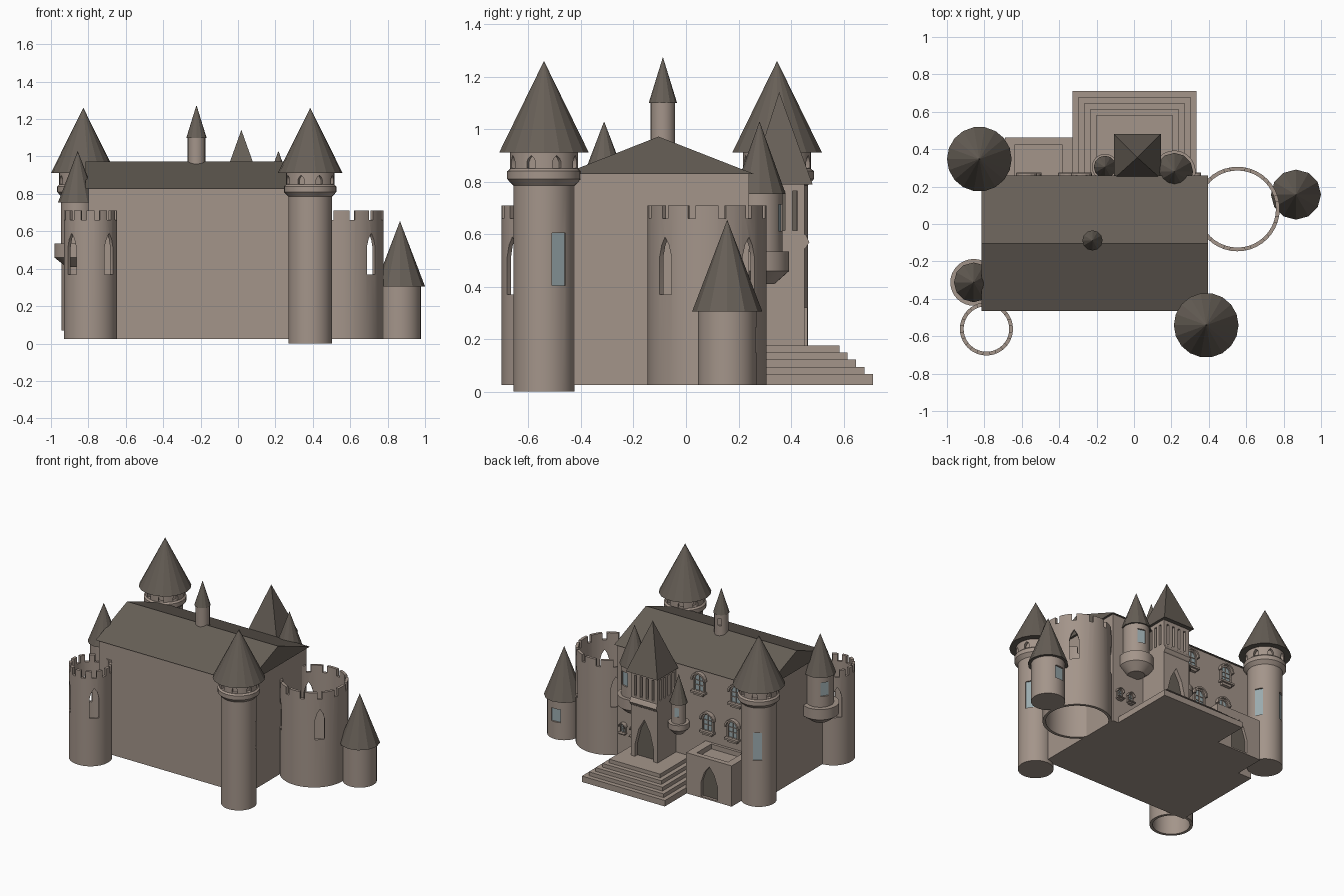
import bpy, bmesh
from math import sin, cos, pi, radians

if "Cube" in bpy.data.objects:
    bpy.data.objects.remove(bpy.data.objects["Cube"])


def material(name, rgb):
    m = bpy.data.materials.new(name)
    m.use_nodes = True
    m.diffuse_color = (*rgb, 1)
    m.node_tree.nodes["Principled BSDF"].inputs["Base Color"].default_value = (*rgb, 1)
    return m


STONE = material("warm grey stone", (0.37, 0.30, 0.255))
ROOF = material("dark slate", (0.135, 0.115, 0.095))
GLASS = material("pale glass", (0.33, 0.41, 0.43))


def finish(name, bm, mat, smooth=False):
    bmesh.ops.remove_doubles(bm, verts=bm.verts, dist=1e-5)
    bmesh.ops.recalc_face_normals(bm, faces=bm.faces)
    me = bpy.data.meshes.new(name)
    bm.to_mesh(me)
    bm.free()
    me.materials.append(mat)
    if smooth:
        me.shade_smooth()
        me.set_sharp_from_angle(angle=radians(30))
    ob = bpy.data.objects.new(name, me)
    bpy.context.collection.objects.link(ob)
    return ob


def lathe(name, at, profile, mat=STONE, segs=32, smooth=True, closed=False):
    """Spin an (r, z) profile around a vertical axis."""
    bm = bmesh.new()
    vs = [bm.verts.new((r, 0, z)) for r, z in profile]
    es = [bm.edges.new(p) for p in zip(vs, vs[1:])]
    if closed:
        es.append(bm.edges.new((vs[-1], vs[0])))
    bmesh.ops.spin(bm, geom=vs + es, cent=(0, 0, 0), axis=(0, 0, 1),
                   angle=2 * pi, steps=segs, use_merge=True)
    bmesh.ops.translate(bm, verts=bm.verts, vec=(*at, 0))
    return finish(name, bm, mat, smooth)


def add_panel(bm, at, az, r0, r1, outline):
    """Extrude a (side, z) outline from distance r0 to r1 along azimuth az."""
    c, s = cos(radians(az)), sin(radians(az))
    rings = [[bm.verts.new((at[0] + c * r - s * u, at[1] + s * r + c * u, z))
              for u, z in outline] for r in (r0, r1)]
    n = len(outline)
    bm.faces.new(rings[0])
    bm.faces.new(rings[1][::-1])
    for i in range(n):
        j = (i + 1) % n
        bm.faces.new((rings[0][i], rings[0][j], rings[1][j], rings[1][i]))


def panel(name, at, az, r0, r1, outline, mat=STONE):
    bm = bmesh.new()
    add_panel(bm, at, az, r0, r1, outline)
    return finish(name, bm, mat)


def cut(ob, panels, smooth=False):
    """Subtract a set of panels and bake the result."""
    bm = bmesh.new()
    for p in panels:
        add_panel(bm, *p)
    cutter = finish("cutter", bm, STONE)
    cutter.hide_render = True
    mod = ob.modifiers.new("openings", 'BOOLEAN')
    mod.operation, mod.solver, mod.object = 'DIFFERENCE', 'EXACT', cutter
    dg = bpy.context.evaluated_depsgraph_get()
    me = bpy.data.meshes.new_from_object(ob.evaluated_get(dg))
    ob.modifiers.clear()
    ob.data = me
    bpy.data.objects.remove(cutter)
    if smooth:
        me.shade_smooth()
        me.set_sharp_from_angle(angle=radians(30))


def rect(w, z0, z1):
    return [(-w, z0), (w, z0), (w, z1), (-w, z1)]


def lancet(w, z0, z1, spring=0.65):
    zs = z0 + (z1 - z0) * spring
    zm = zs + (z1 - zs) * 0.6
    return [(-w, z0), (w, z0), (w, zs), (w * 0.6, zm), (0, z1), (-w * 0.6, zm), (-w, zs)]


def arch(w, z0, z1):
    return [(-w, z0), (w, z0)] + [(w * cos(i * pi / 8), z1 - w + w * sin(i * pi / 8))
                                  for i in range(9)]


def box(name, x0, x1, y0, y1, z0, z1, mat=STONE):
    return panel(name, ((x0 + x1) / 2, 0), 90, y0, y1, rect((x1 - x0) / 2, z0, z1), mat)


def cone(name, at, r, z0, z1, segs):
    return lathe(name, at, [(0, z0), (r, z0), (0, z1)], ROOF, segs, False)


# Great hall and its gabled roof
BACK = 0.24
box("hall_walls", -0.80, 0.38, -0.45, BACK, 0.025, 0.835)
panel("hall_roof", (0, 0), 0, -0.815, 0.395,
      [(-0.465, 0.83), (0.258, 0.83), (-0.105, 0.972)], ROOF)


# Two tall round towers with machicolated heads
def great_tower(name, at, base, window_azimuths):
    r = 0.117
    body = lathe(name, at, [(0, base), (r, base), (r, 0.785), (0.14, 0.81), (0.14, 0.84),
                            (0.129, 0.85), (0.129, 0.915), (0, 0.915)])
    holes = [(at, a, 0.1, 0.2, rect(0.029, 0.405, 0.605)) for a in window_azimuths]
    holes += [(at, 22.5 + 45 * i, 0.105, 0.2, lancet(0.018, 0.852, 0.9, 0.5)) for i in range(8)]
    cut(body, holes, True)
    for a in window_azimuths:
        panel(name + "_glass", at, a, 0.099, 0.106, rect(0.029, 0.405, 0.605), GLASS)
    cone(name + "_roof", at, 0.173, 0.912, 1.26, 18)


great_tower("front_tower", (0.386, -0.541), 0, (30, 150))
great_tower("back_tower", (-0.827, 0.347), 0.07, (30, 120))


# Open battlemented towers
def open_tower(name, at, r):
    t = 0.02
    wall = lathe(name, at, [(r - t, 0.025), (r, 0.025), (r, 0.71), (r - t, 0.71)],
                 segs=40, closed=True)
    holes = [(at, 45 + 90 * i, r - 0.05, r + 0.05, lancet(0.032, 0.37, 0.59)) for i in range(4)]
    holes += [(at, 15 + 30 * i, r - 0.04, r + 0.04, rect(0.015, 0.66, 0.8)) for i in range(12)]
    cut(wall, holes, True)


open_tower("front_open_tower", (-0.789, -0.561), 0.142)
open_tower("side_open_tower", (0.553, 0.08), 0.226)

# Low round side tower
SIDE = (0.866, 0.157)
low = lathe("low_tower", SIDE, [(0, 0.025), (0.112, 0.025), (0.112, 0.31), (0, 0.31)])
cut(low, [(SIDE, 95, 0.092, 0.2, rect(0.035, 0.15, 0.245))], True)
panel("low_tower_glass", SIDE, 95, 0.091, 0.098, rect(0.035, 0.15, 0.245), GLASS)
cone("low_tower_roof", SIDE, 0.134, 0.305, 0.655, 12)


# Corbelled corner turrets
def turret(name, at, r, rc, zs, cone_r, azimuths):
    z0, z1, z2, z3, z4 = zs     # corbel foot, corbel side, corbel top, eaves, tip
    body = lathe(name, at, [(0, z0), (rc * 0.5, z0), (rc, z1), (rc, z2), (r, z2), (r, z3), (0, z3)])
    h = z3 - z2
    shape = rect(r * 0.32, z2 + h * 0.35, z2 + h * 0.8)
    cut(body, [(at, a, r * 0.8, r * 1.5, shape) for a in azimuths], True)
    for a in azimuths:
        panel(name + "_glass", at, a, r * 0.79, r * 0.79 + 0.007, shape, GLASS)
    cone(name + "_roof", at, cone_r, z3 - 0.004, z4, 12)


HIGH = (0.41, 0.46, 0.535, 0.757, 1.03)
turret("left_turret", (-0.857, -0.312), 0.09, 0.125, HIGH, 0.106, (145,))
turret("back_turret", (0.216, 0.28), 0.088, 0.113, HIGH, 0.1, (75,))
turret("small_turret", (-0.155, 0.305), 0.047, 0.07, (0.36, 0.40, 0.44, 0.585, 0.783), 0.06, (110,))

# Ridge turret
RIDGE = (-0.222, -0.088)
ridge = lathe("ridge_turret", RIDGE, [(0, 0.9), (0.047, 0.9), (0.047, 1.105), (0, 1.105)], segs=20)
cut(ridge, [(RIDGE, 110, 0.035, 0.1, rect(0.012, 1.02, 1.07))], True)
cone("ridge_turret_roof", RIDGE, 0.054, 1.1, 1.275, 12)

# Square entrance tower: shaft, belfry pillars, pyramid roof
PX, PY, PW = 0.018, 0.345, 0.107
shaft = box("entrance_tower", PX - PW, PX + PW, 0.2, PY + PW, 0.1, 0.615)
door = lancet(0.075, 0.175, 0.46, 0.3)
cut(shaft, [((PX, 0), 90, 0.415, 0.5, door)])
panel("entrance_door", (PX, 0), 90, 0.414, 0.422, door, ROOF)
panel("entrance_moulding", (PX, 0), 0, -PW, PW,
      [(0.44, 0.535), (0.458, 0.55), (0.47, 0.57), (0.458, 0.595), (0.44, 0.61)])
box("belfry_core", PX - 0.075, PX + 0.075, 0.24, PY + 0.075, 0.6, 0.79, ROOF)
box("belfry_top", PX - PW, PX + PW, 0.238, PY + PW, 0.765, 0.793)
for az in (0, 90, 180):
    for i in range(5):
        u = (i - 2) * (PW - 0.014) / 2
        panel("belfry_pillar", (PX, PY), az, PW - 0.028, PW,
              [(u - 0.014, 0.61), (u + 0.014, 0.61), (u + 0.014, 0.77), (u - 0.014, 0.77)])
bm = bmesh.new()
base = [bm.verts.new((PX + 0.126 * i, 0.362 + 0.12 * j, 0.79))
        for i, j in ((-1, -1), (1, -1), (1, 1), (-1, 1))]
tip = bm.verts.new((PX, 0.355, 1.142))
bm.faces.new(base)
for i in range(4):
    bm.faces.new((base[i], base[(i + 1) % 4], tip))
finish("entrance_tower_roof", bm, ROOF)

# Stepped terrace
for i in range(5):
    w = 0.332 - 0.032 * i
    box("terrace_step", 0.003 - w, 0.003 + w, 0.2, 0.712 - 0.032 * i,
        0.025, 0.068 + 0.027 * i)

# Low porch block with sunken roof and doorway
porch = box("porch_block", -0.69, -0.325, 0.2, 0.463, 0.025, 0.32)
gate = lancet(0.065, 0.035, 0.265, 0.45)
cut(porch, [((-0.51, 0), 90, 0.26, 0.425, rect(0.125, 0.285, 0.4)),
            ((-0.51, 0), 90, 0.437, 0.5, gate)])
panel("porch_door", (-0.51, 0), 90, 0.436, 0.443, gate, ROOF)


# Back wall windows with frame, hood, bars and bracketed sill
def hall_window(x, z, w, h):
    at, b, t = (x, BACK), z - h / 2, z + h / 2
    glass = arch(w, b, t)
    panel("window_glass", at, 90, -0.002, 0.005, glass, GLASS)
    frame = panel("window_frame", at, 90, -0.005, 0.014, arch(w * 1.35, b - 0.002, t + w * 0.35))
    cut(frame, [(at, 90, -0.05, 0.05, arch(w, b + 0.002, t))])
    hood = panel("window_hood", at, 90, -0.005, 0.03, arch(w * 1.65, t - w * 1.1, t + w * 0.65))
    cut(hood, [(at, 90, -0.05, 0.05, arch(w * 1.3, t - w * 2, t + w * 0.3))])
    panel("window_mullion", at, 90, 0, 0.01, rect(w * 0.08, b, t))
    for k in (0.33, 0.62):
        panel("window_bar", at, 90, 0, 0.01, rect(w, b + h * k, b + h * k + w * 0.14))
    panel("window_sill", at, 90, -0.005, 0.035, rect(w * 1.6, b - w * 0.4, b))
    panel("sill_bracket", at, 90, -0.005, 0.022, rect(w * 1.1, b - w * 0.9, b - w * 0.4))


for x, z in ((-0.28, 0.73), (-0.575, 0.72), (-0.35, 0.46), (-0.55, 0.46)):
    hall_window(x, z, 0.034, 0.115)
for x in (0.24, 0.33):
    hall_window(x, 0.24, 0.017, 0.06)
